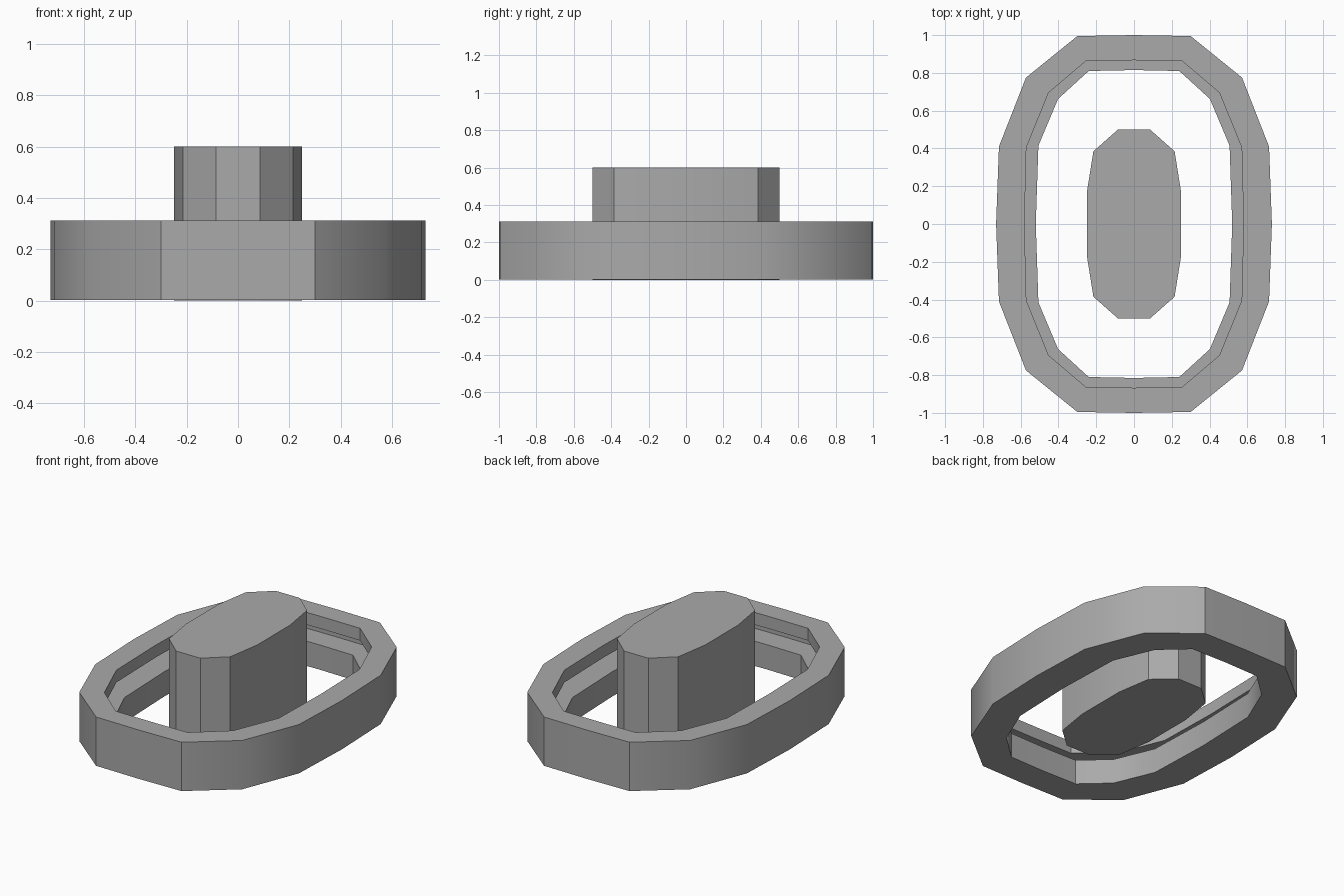
import bpy, bmesh
from math import radians

cube = bpy.data.objects.get("Cube")
if cube:
    bpy.data.objects.remove(cube, do_unlink=True)

grey = bpy.data.materials.new("plain_grey")
grey.use_nodes = True
colour = (0.4, 0.4, 0.4, 1)
grey.diffuse_color = colour
grey.node_tree.nodes["Principled BSDF"].inputs["Base Color"].default_value = colour


def full_outline(quarter):
    """Mirror a quarter outline (from +x round to +y) into a closed loop."""
    half = quarter + [(-x, y) for x, y in reversed(quarter) if x > 0]
    return half + [(x, -y) for x, y in reversed(half) if y > 0]


def blend(a, b, t):
    return [(p[0] + (q[0] - p[0]) * t, p[1] + (q[1] - p[1]) * t) for p, q in zip(a, b)]


def make_object(name, bm):
    bmesh.ops.recalc_face_normals(bm, faces=bm.faces)
    mesh = bpy.data.meshes.new(name)
    bm.to_mesh(mesh)
    bm.free()
    mesh.materials.append(grey)
    obj = bpy.data.objects.new(name, mesh)
    bpy.context.collection.objects.link(obj)
    bpy.ops.object.select_all(action="DESELECT")
    obj.select_set(True)
    bpy.context.view_layer.objects.active = obj
    bpy.ops.object.shade_smooth_by_angle(angle=radians(30))
    return obj


def loft(name, sections, closed):
    """Skin a stack of (outline, height) loops; cap the ends unless closed."""
    bm = bmesh.new()
    loops = [[bm.verts.new((x, y, z)) for x, y in full_outline(o)] for o, z in sections]
    pairs = list(zip(loops, loops[1:]))
    if closed:
        pairs.append((loops[-1], loops[0]))
    else:
        bm.faces.new(loops[0])
        bm.faces.new(loops[-1])
    for a, b in pairs:
        for i in range(len(a)):
            j = (i + 1) % len(a)
            bm.faces.new((a[i], a[j], b[j], b[i]))
    return make_object(name, bm)


# Quarter outlines of the ring
outer = [(0.73, 0), (0.715, 0.41), (0.572, 0.775), (0.3, 0.995), (0, 1)]
lip = [(0.58, 0), (0.57, 0.405), (0.452, 0.695), (0.252, 0.865), (0, 0.867)]
ledge = [(0.52, 0), (0.506, 0.415), (0.402, 0.662), (0.24, 0.81), (0, 0.815)]
groove = blend(lip, outer, 0.7)

# Ring with an undercut groove between its lower ledge and upper lip
bottom, ledge_z, lip_z, top = 0.003, 0.16, 0.235, 0.313
loft("outer_ring", [
    (outer, bottom), (outer, top), (lip, top), (lip, lip_z),
    (groove, lip_z), (groove, ledge_z), (ledge, ledge_z), (ledge, bottom),
], closed=True)

# Central post
post = [(0.25, 0.165), (0.215, 0.385), (0.085, 0.5)]
loft("central_post", [(post, 0), (post, 0.6)], closed=False)
